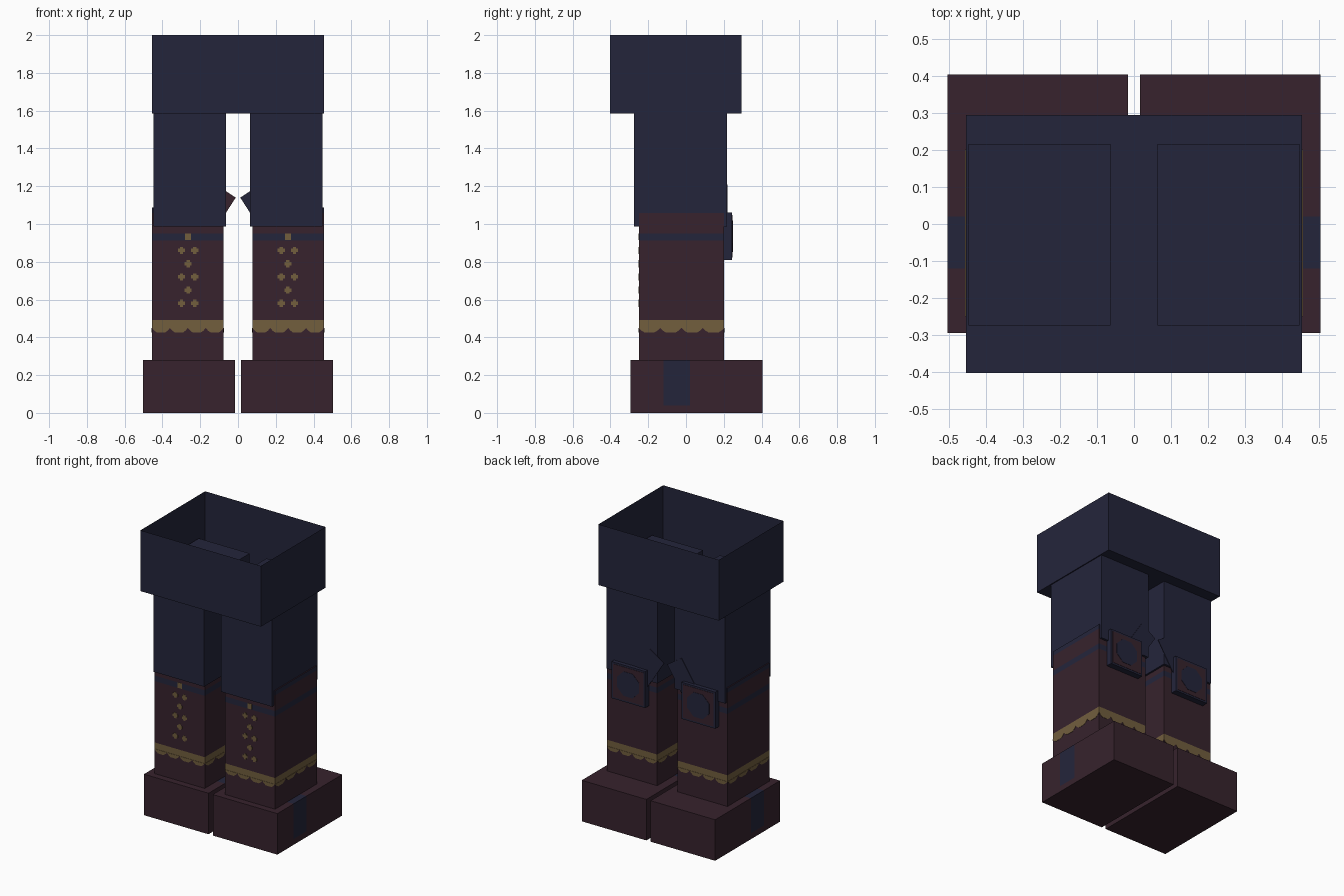
import bpy
import bmesh
import math
from mathutils import Vector

cube = bpy.data.objects.get("Cube")
if cube:
    bpy.data.objects.remove(cube, do_unlink=True)


def material(name, rgb):
    m = bpy.data.materials.new(name)
    m.use_nodes = True
    m.diffuse_color = (*rgb, 1)
    m.node_tree.nodes["Principled BSDF"].inputs["Base Color"].default_value = (*rgb, 1)
    return m


MATS = [material("navy cloth", (0.0175, 0.0182, 0.044)),
        material("maroon leather", (0.038, 0.0165, 0.026)),
        material("gold trim", (0.168, 0.112, 0.048))]
NAVY, MAROON, GOLD = range(3)


def finish(name, bm, rule):
    """Turn a bmesh into an object; rule gives the colour of each face."""
    bm.normal_update()
    for f in bm.faces:
        f.material_index = rule(f)
    me = bpy.data.meshes.new(name)
    bm.to_mesh(me)
    bm.free()
    for m in MATS:
        me.materials.append(m)
    ob = bpy.data.objects.new(name, me)
    bpy.context.collection.objects.link(ob)
    return ob


def box(name, xs, ys, zs, rule, cuts=(), open_top=False):
    """Axis-aligned box, sliced at (axis, position) cuts so colours can follow."""
    bm = bmesh.new()
    bmesh.ops.create_cube(bm, size=1)
    for v in bm.verts:
        for i, span in enumerate((xs, ys, zs)):
            v.co[i] = max(span) if v.co[i] > 0 else min(span)
    for axis, pos in cuts:
        n = Vector((0, 0, 0))
        n[axis] = 1
        bmesh.ops.bisect_plane(bm, geom=bm.verts[:] + bm.edges[:] + bm.faces[:],
                               plane_co=n * pos, plane_no=n)
    if open_top:
        bm.normal_update()
        bmesh.ops.delete(bm, geom=[f for f in bm.faces if f.normal.z > 0.9],
                         context='FACES')
    return finish(name, bm, rule)


def plates(name, outlines, rule):
    """Thin plates: each entry is (outline points, thickness vector)."""
    bm = bmesh.new()
    for pts, offset in outlines:
        face = bm.faces.new([bm.verts.new(p) for p in pts])
        ext = bmesh.ops.extrude_face_region(bm, geom=[face], use_keep_orig=True)
        moved = [g for g in ext["geom"] if isinstance(g, bmesh.types.BMVert)]
        bmesh.ops.translate(bm, verts=moved, vec=offset)
    bmesh.ops.recalc_face_normals(bm, faces=bm.faces[:])
    return finish(name, bm, rule)


def plain(colour):
    return lambda f: colour


def shaft_rule(f):
    z = f.calc_center_median().z
    if abs(f.normal.z) > 0.9:
        return MAROON
    if z > 1.057 or 0.912 < z < 0.95:
        return NAVY
    return GOLD if 0.45 < z < 0.493 else MAROON


def foot_rule(f):
    c = f.calc_center_median()
    return NAVY if -0.12 < c.y < 0.02 and c.z > 0.04 else MAROON


def rect(cx, cz, w, h, y):
    return [(cx - w, y, cz - h), (cx + w, y, cz - h),
            (cx + w, y, cz + h), (cx - w, y, cz + h)]


# Open waist section
box("waist", (-0.455, 0.455), (-0.403, 0.295), (1.585, 2), plain(NAVY), open_top=True)

SHAFT_X, SHAFT_Y = (0.076, 0.455), (-0.25, 0.202)

for side, label in ((1, "left"), (-1, "right")):
    def mx(span):
        return [side * v for v in span]

    # Trouser leg, boot shaft and foot
    box(label + "_trouser_leg", mx((0.064, 0.448)), (-0.274, 0.217), (0.987, 1.71),
        plain(NAVY))
    box(label + "_boot_shaft", mx(SHAFT_X), SHAFT_Y, (0.28, 1.088), shaft_rule,
        [(2, z) for z in (0.45, 0.493, 0.912, 0.95, 1.057)])
    box(label + "_boot_foot", mx((0.016, 0.504)), (-0.295, 0.405), (0, 0.28), foot_rule,
        [(1, -0.12), (1, 0.02), (2, 0.04)])

    # Scalloped lower edge of the gold band
    drips = []
    thick = 0.002

    def scallops(span, count, place, offset):
        step = (span[1] - span[0]) / count
        for i in range(count):
            a, b = span[0] + i * step, span[0] + (i + 1) * step
            outline = [(a, 0.45), (a + step * 0.12, 0.436), (a + step * 0.28, 0.425),
                       (b - step * 0.28, 0.425), (b - step * 0.12, 0.436), (b, 0.45)]
            drips.append(([place(u, z) for u, z in outline], offset))

    for y, d in ((SHAFT_Y[0], -thick), (SHAFT_Y[1], thick)):
        scallops(SHAFT_X, 4, lambda u, z: (side * u, y, z), (0, d, 0))
    for x, d in ((SHAFT_X[0], -thick), (SHAFT_X[1], thick)):
        scallops(SHAFT_Y, 4, lambda u, z: (side * x, u, z), (side * d, 0, 0))
    plates(label + "_band_scallops", drips, plain(GOLD))

    # Gold clasp and rows of cross-shaped studs on the front
    studs = [(rect(side * 0.264, 0.932, 0.016, 0.018, SHAFT_Y[0]), (0, -thick, 0))]
    for row in range(5):
        z = 0.86 - row * 0.07
        for dx in ((-0.035, 0.035) if row % 2 == 0 else (0,)):
            cx, a, b = side * 0.264 + dx, 0.009, 0.019
            cross = [(-a, -b), (a, -b), (a, -a), (b, -a), (b, a), (a, a),
                     (a, b), (-a, b), (-a, a), (-b, a), (-b, -a), (-a, -a)]
            studs.append(([(cx + u, SHAFT_Y[0], z + w) for u, w in cross],
                          (0, -thick, 0)))
    plates(label + "_boot_studs", studs, plain(GOLD))

    # Knee-back pouch with framed round emblem
    px, pz = side * 0.265, 0.935
    box(label + "_pouch", (px - 0.127, px + 0.127), (0.195, 0.244), (0.81, 1.06),
        plain(NAVY))
    plates(label + "_pouch_panel", [(rect(px, pz, 0.115, 0.113, 0.244), (0, 0.002, 0))],
           plain(MAROON))
    disc = [(px + 0.09 * math.cos((k + 0.5) * math.pi / 4), 0.246,
             pz + 0.09 * math.sin((k + 0.5) * math.pi / 4)) for k in range(8)]
    plates(label + "_pouch_disc", [(disc, (0, 0.002, 0))], plain(NAVY))

    # Slanted strap above the pouch
    strap = [(0.012, 1.14), (0.12, 1.21), (0.255, 1.0), (0.147, 0.93)]
    back = MAROON if side < 0 else NAVY
    plates(label + "_pouch_strap",
           [([(side * x, 0.216, z) for x, z in strap], (0, 0.005, 0))],
           lambda f: back if f.normal.y < -0.5 else NAVY)
